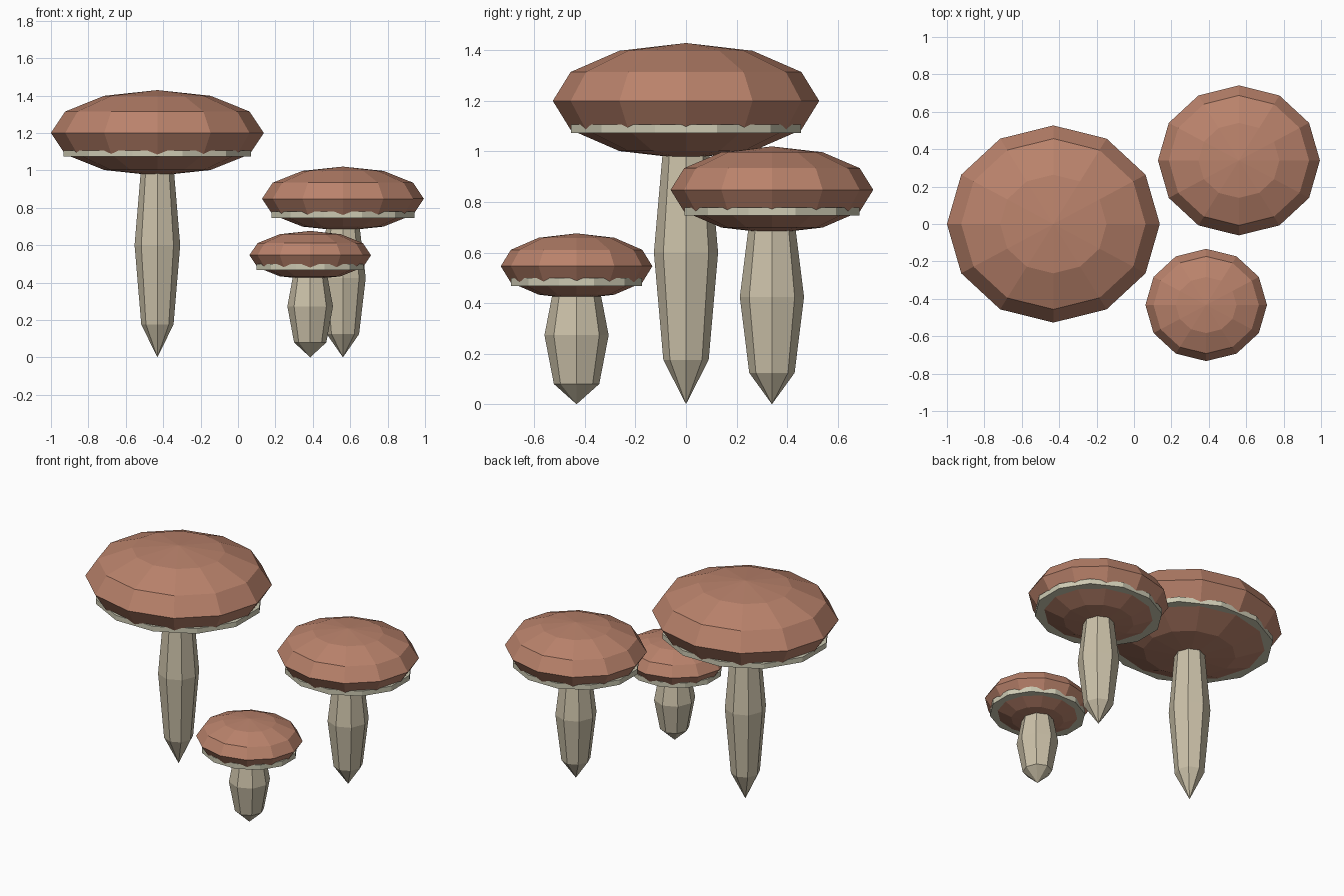
import bpy
import bmesh
import math
from mathutils import Matrix, Vector

default = bpy.data.objects.get("Cube")
if default:
    bpy.data.objects.remove(default, do_unlink=True)


def make_material(name, rgb):
    mat = bpy.data.materials.new(name)
    mat.use_nodes = True
    color = (*rgb, 1.0)
    mat.diffuse_color = color
    bsdf = mat.node_tree.nodes["Principled BSDF"]
    bsdf.inputs["Base Color"].default_value = color
    bsdf.inputs["Roughness"].default_value = 0.9
    return mat


BROWN = make_material("cap brown", (0.49, 0.225, 0.148))
CREAM = make_material("stem cream", (0.60, 0.535, 0.395))
GREY = make_material("gill pale grey", (0.61, 0.59, 0.45))


def finish(bm, name, mat, center, scale, turn=0.0):
    """Turn, scale and place a unit shape, then link it as a flat-shaded object."""
    matrix = (Matrix.Translation(center)
              @ Matrix.Diagonal((*scale, 1.0))
              @ Matrix.Rotation(turn, 4, "Z"))
    bmesh.ops.transform(bm, matrix=matrix, verts=bm.verts)
    bmesh.ops.recalc_face_normals(bm, faces=bm.faces)
    mesh = bpy.data.meshes.new(name)
    bm.to_mesh(mesh)
    bm.free()
    mesh.materials.append(mat)
    obj = bpy.data.objects.new(name, mesh)
    bpy.context.collection.objects.link(obj)
    return obj


def ellipsoid(name, mat, center, scale, sides, rings):
    bm = bmesh.new()
    bmesh.ops.create_uvsphere(bm, u_segments=sides, v_segments=rings, radius=1.0)
    return finish(bm, name, mat, center, scale)


def disc(name, mat, center, scale, sides):
    bm = bmesh.new()
    bmesh.ops.create_cone(bm, cap_ends=True, segments=sides,
                          radius1=1.0, radius2=1.0, depth=1.0)
    return finish(bm, name, mat, center, scale, math.pi / sides)


def mushroom(label, x, y, cap_z, cap_size, gill_z):
    rx, ry, rz = cap_size
    # Faceted cap
    ellipsoid(label + "_cap", BROWN, Vector((x, y, cap_z)), cap_size, 12, 6)
    # Thin gill disc whose corners poke out between the cap facets
    thick = 0.033
    disc(label + "_gills", GREY, Vector((x, y, gill_z + thick / 2)),
         (rx * 0.912, ry * 0.895, thick), 12)
    # Long stem, pointed at the ground and reaching into the cap
    half = cap_z / 2
    ellipsoid(label + "_stem", CREAM, Vector((x, y, half)),
              (0.122, 0.127, half), 8, 4)


mushroom("large", -0.431, 0.0, 1.20, (0.569, 0.527, 0.229), 1.074)
mushroom("medium", 0.561, 0.34, 0.848, (0.433, 0.401, 0.172), 0.746)
mushroom("small", 0.386, -0.433, 0.546, (0.325, 0.30, 0.13), 0.467)
